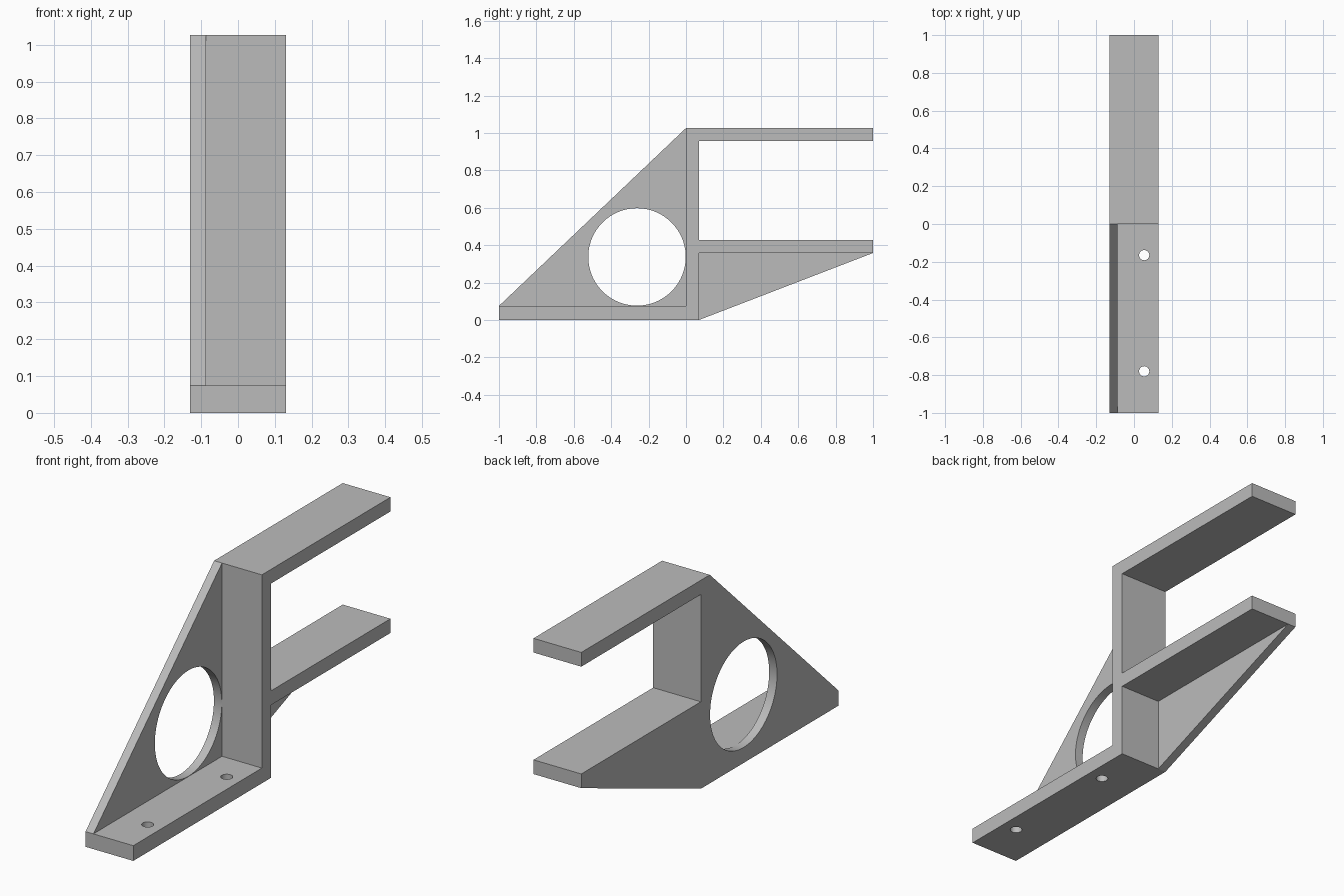
import bpy, bmesh
from mathutils import Matrix, Vector
from math import pi

cube = bpy.data.objects.get("Cube")
if cube:
    bpy.data.objects.remove(cube, do_unlink=True)

grey = bpy.data.materials.new("plain_grey")
grey.use_nodes = True
colour = (0.5, 0.5, 0.5, 1)
grey.diffuse_color = colour
grey.node_tree.nodes["Principled BSDF"].inputs["Base Color"].default_value = colour

HALF, WEB = 0.13, 0.043      # half width, gusset thickness
T, BASE = 0.07, 0.075        # wall and base thickness
TOP, ARM = 1.026, 0.428      # top surfaces of the two arms


def add_object(name, bm):
    bmesh.ops.recalc_face_normals(bm, faces=bm.faces)
    mesh = bpy.data.meshes.new(name)
    bm.to_mesh(mesh)
    bm.free()
    mesh.materials.append(grey)
    obj = bpy.data.objects.new(name, mesh)
    bpy.context.collection.objects.link(obj)
    return obj


def prism(name, profile, x0, x1):
    """Extrude a (y, z) profile from x0 to x1."""
    bm = bmesh.new()
    face = bm.faces.new([bm.verts.new((x0, y, z)) for y, z in profile])
    extruded = bmesh.ops.extrude_face_region(bm, geom=[face])["geom"]
    verts = [v for v in extruded if isinstance(v, bmesh.types.BMVert)]
    bmesh.ops.translate(bm, verts=verts, vec=(x1 - x0, 0, 0))
    return add_object(name, bm)


def drill(target, centre, radius, depth, axis, segments):
    """Cut a round hole through the target."""
    bm = bmesh.new()
    turn = Matrix.Rotation(pi / 2, 4, "Y") if axis == "X" else Matrix()
    bmesh.ops.create_cone(bm, cap_ends=True, segments=segments, radius1=radius,
                          radius2=radius, depth=depth,
                          matrix=Matrix.Translation(Vector(centre)) @ turn)
    cutter = add_object("hole_cutter", bm)
    cutter.hide_render = True
    mod = target.modifiers.new("hole", "BOOLEAN")
    mod.operation, mod.solver, mod.object = "DIFFERENCE", "EXACT", cutter
    bpy.context.view_layer.objects.active = target
    bpy.ops.object.modifier_apply(modifier=mod.name)
    bpy.data.objects.remove(cutter, do_unlink=True)


# Base, upright and two arms as one bent profile
frame = prism("bracket_frame", [
    (-1, 0), (T, 0), (T, ARM - T), (1, ARM - T), (1, ARM), (T, ARM),
    (T, TOP - T), (1, TOP - T), (1, TOP), (0, TOP), (0, BASE), (-1, BASE)],
    -HALF, HALF)

# Screw holes in the base
for y in (-0.165, -0.78):
    drill(frame, (0.054, y, BASE / 2), 0.027, 0.3, "Z", 32)

# Side gussets on the right edge
inner = WEB - HALF
front_gusset = prism("front_gusset", [(-1, BASE), (0, BASE), (0, TOP)], -HALF, inner)
drill(front_gusset, (inner, -0.262, 0.337), 0.2605, 0.3, "X", 96)
rear_gusset = prism("rear_gusset", [(T, 0), (1, ARM - T), (T, ARM - T)], -HALF, inner)

# Smooth the hole walls, keep all corners crisp
for obj in (frame, front_gusset, rear_gusset):
    bpy.ops.object.select_all(action="DESELECT")
    obj.select_set(True)
    bpy.context.view_layer.objects.active = obj
    bpy.ops.object.shade_smooth_by_angle(angle=pi / 6)
